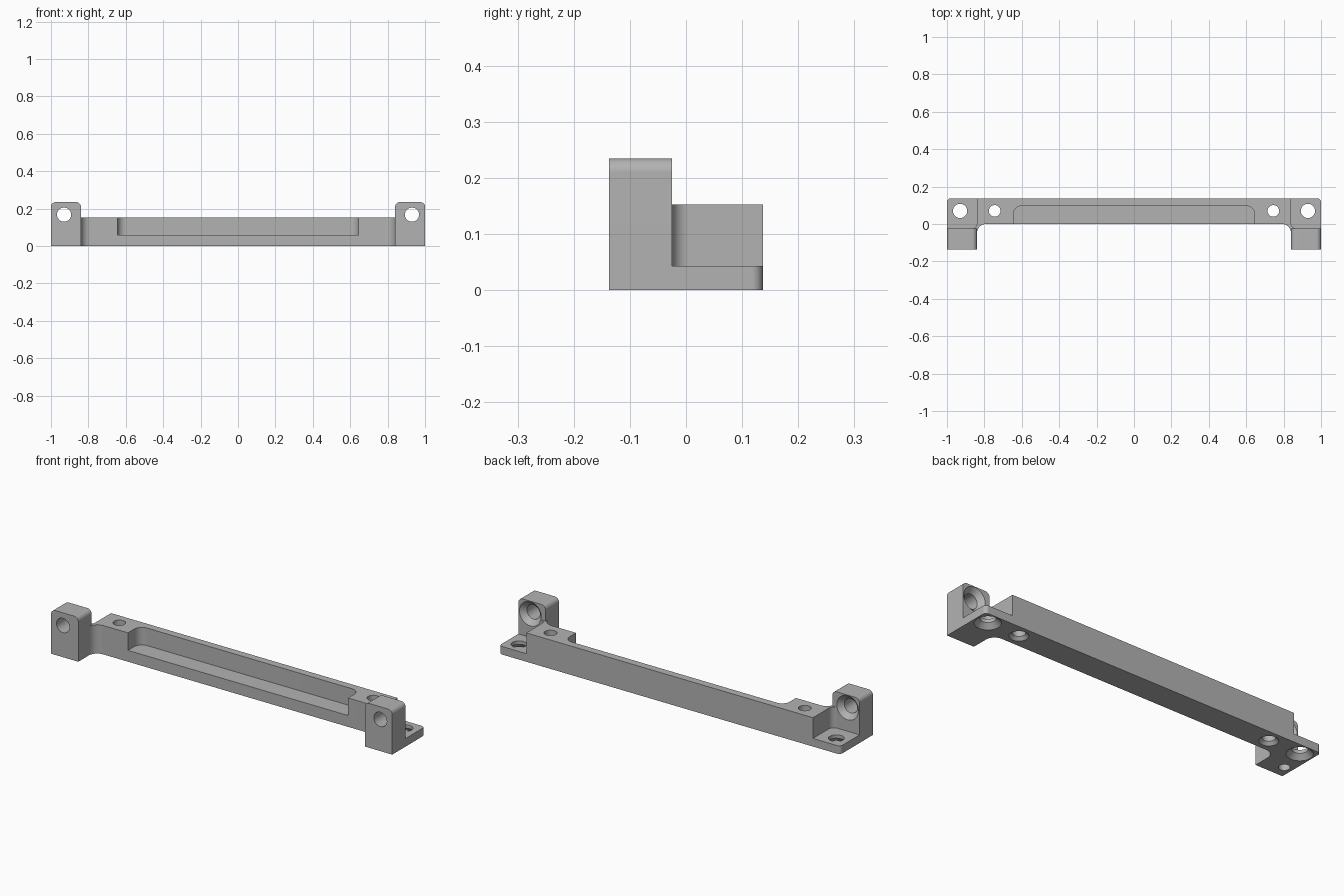
import bpy, bmesh, math
from mathutils import Matrix

cube = bpy.data.objects.get("Cube")
if cube:
    bpy.data.objects.remove(cube)

grey = bpy.data.materials.new("plain grey")
grey.use_nodes = True
grey.diffuse_color = (0.45, 0.45, 0.45, 1)
grey.node_tree.nodes["Principled BSDF"].inputs["Base Color"].default_value = (0.45, 0.45, 0.45, 1)

BACK, FRONT, UP_BACK = 0.137, -0.137, -0.025
PLATE_Z, BAR_Z, TOP_Z = 0.043, 0.153, 0.235
INNER, HOLE_X = 0.84, 0.93


def arc(cx, cy, r, a0, a1, n=8):
    """Points on an arc, angles in degrees."""
    steps = [math.radians(a0 + (a1 - a0) * i / n) for i in range(n + 1)]
    return [(cx + r * math.cos(a), cy + r * math.sin(a)) for a in steps]


def both(half):
    """Complete a +x half outline with its mirror image."""
    return half + [(-x, y) for x, y in reversed(half)]


def finish(name, bm):
    bmesh.ops.recalc_face_normals(bm, faces=bm.faces)
    mesh = bpy.data.meshes.new(name)
    bm.to_mesh(mesh)
    bm.free()
    mesh.materials.append(grey)
    ob = bpy.data.objects.new(name, mesh)
    bpy.context.collection.objects.link(ob)
    return ob


def prism(name, outline, lo, hi, along_y=False):
    """Extrude an outline along z, or an x-z outline along y."""
    bm = bmesh.new()
    place = (lambda a, b: (a, lo, b)) if along_y else (lambda a, b: (a, b, lo))
    face = bm.faces.new([bm.verts.new(place(a, b)) for a, b in outline])
    new = bmesh.ops.extrude_face_region(bm, geom=[face])["geom"]
    shift = (0, hi - lo, 0) if along_y else (0, 0, hi - lo)
    bmesh.ops.translate(bm, vec=shift, verts=[v for v in new if isinstance(v, bmesh.types.BMVert)])
    return finish(name, bm)


def drill(name, profile, matrix, n=40):
    """Solid of revolution from (radius, height) pairs."""
    bm = bmesh.new()
    rings = [[bm.verts.new((r * math.cos(math.tau * i / n), r * math.sin(math.tau * i / n), h))
              for i in range(n)] for r, h in profile]
    for a, b in zip(rings, rings[1:]):
        for i in range(n):
            j = (i + 1) % n
            bm.faces.new((a[i], a[j], b[j], b[i]))
    bm.faces.new(rings[0])
    bm.faces.new(rings[-1])
    bm.transform(matrix)
    return finish(name, bm)


def combine(target, tool, operation):
    mod = target.modifiers.new("combine", "BOOLEAN")
    mod.operation, mod.solver, mod.object = operation, "EXACT", tool
    with bpy.context.temp_override(object=target, active_object=target):
        bpy.ops.object.modifier_apply(modifier=mod.name)
    bpy.data.objects.remove(tool)


# Main bar, blended into the uprights by fillets at front and ends
front_fillet = arc(0.79, -0.05, 0.05, 90, 0)
end_fillet = arc(0.87, 0.005, 0.03, 270, 180)
bracket = prism("mounting_bracket",
                both(front_fillet + [(0.87, -0.05)] + end_fillet + [(INNER, BACK)]), 0, BAR_Z)

# Base plate with rounded rear corners
plate = both(front_fillet + [(INNER, FRONT), (1, FRONT)] + arc(0.98, BACK - 0.02, 0.02, 0, 90))
combine(bracket, prism("base_plate", plate, 0, PLATE_Z), "UNION")

# Uprights with rounded top edges
for s in (1, -1):
    shape = [(INNER, 0), (1, 0)] + arc(0.975, TOP_Z - 0.025, 0.025, 0, 90) \
        + arc(INNER + 0.025, TOP_Z - 0.025, 0.025, 90, 180)
    upright = prism("upright", [(s * x, z) for x, z in shape], FRONT, UP_BACK, True)
    combine(bracket, upright, "UNION")

# Long pocket, open at the front
pocket = both([(0.645, -0.1)] + arc(0.6, 0.052, 0.045, 0, 90))
combine(bracket, prism("pocket", pocket, 0.06, 0.3), "DIFFERENCE")


# Countersunk screw holes
def screw(r, head, depth, clearance):
    return [(head, -clearance), (head, 0), (r, depth), (r, 0.3)]


for s in (1, -1):
    holes = (
        (screw(0.038, 0.063, 0.025, 0.05), Matrix.Translation((s * HOLE_X, 0.07, 0))),
        (screw(0.031, 0.046, 0.016, 0.05), Matrix.Translation((s * 0.745, 0.07, 0))),
        (screw(0.038, 0.064, 0.026, 0.2),
         Matrix.Translation((s * HOLE_X, UP_BACK, 0.168)) @ Matrix.Rotation(math.pi / 2, 4, "X")),
    )
    for profile, matrix in holes:
        combine(bracket, drill("screw_hole", profile, matrix), "DIFFERENCE")

# Small blind hole under one upright
blind = drill("blind_hole", [(0.027, -0.05), (0.027, 0.08)], Matrix.Translation((-0.955, -0.07, 0)))
combine(bracket, blind, "DIFFERENCE")

# Smooth curved faces, keep flats crisp
bpy.ops.object.select_all(action="DESELECT")
bracket.select_set(True)
bpy.context.view_layer.objects.active = bracket
bpy.ops.object.shade_smooth_by_angle(angle=math.radians(25))
weighted = bracket.modifiers.new("flat_normals", "WEIGHTED_NORMAL")
weighted.keep_sharp = True
